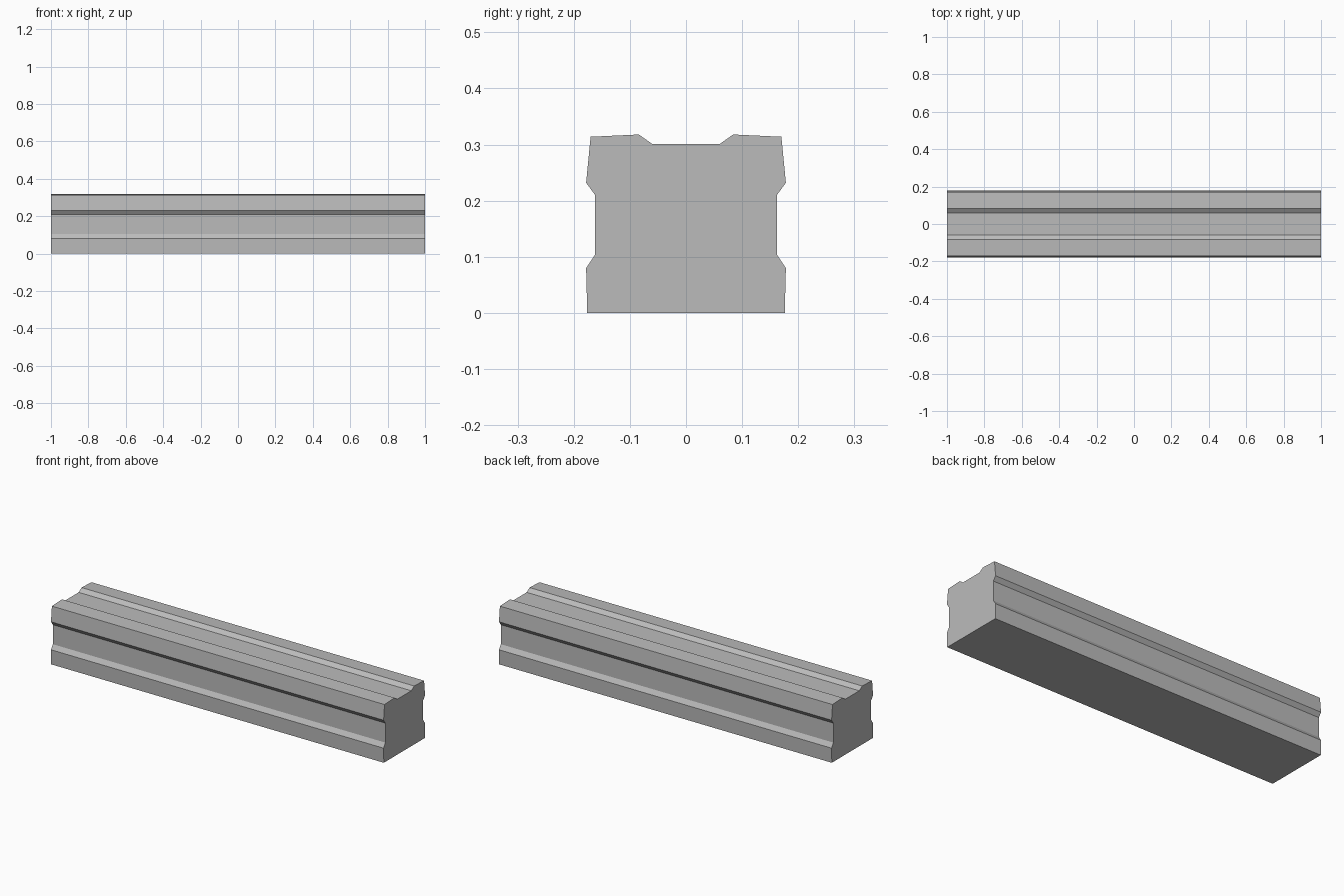
import bpy
import bmesh

cube = bpy.data.objects.get("Cube")
if cube:
    bpy.data.objects.remove(cube, do_unlink=True)

# Plain grey surface
GREY = (0.5, 0.5, 0.5, 1.0)
mat = bpy.data.materials.new("grey_concrete")
mat.use_nodes = True
mat.diffuse_color = GREY
mat.node_tree.nodes["Principled BSDF"].inputs["Base Color"].default_value = GREY

# Half cross-section (y, z), bottom edge up to the channel in the top
half = [(0.176, 0.0), (0.178, 0.08), (0.162, 0.104), (0.162, 0.21),
        (0.178, 0.232), (0.17, 0.314), (0.084, 0.318), (0.06, 0.301)]
section = half + [(-y, z) for y, z in reversed(half)]

# Grooved beam: mirrored section extruded along its length
bm = bmesh.new()
end_cap = bm.faces.new([bm.verts.new((-1, y, z)) for y, z in section])
result = bmesh.ops.extrude_face_region(bm, geom=[end_cap], use_keep_orig=True)
moved = [e for e in result["geom"] if isinstance(e, bmesh.types.BMVert)]
bmesh.ops.translate(bm, verts=moved, vec=(2, 0, 0))
bmesh.ops.recalc_face_normals(bm, faces=bm.faces)

mesh = bpy.data.meshes.new("grooved_beam")
bm.to_mesh(mesh)
bm.free()
mesh.materials.append(mat)
beam = bpy.data.objects.new("grooved_beam", mesh)
bpy.context.collection.objects.link(beam)
